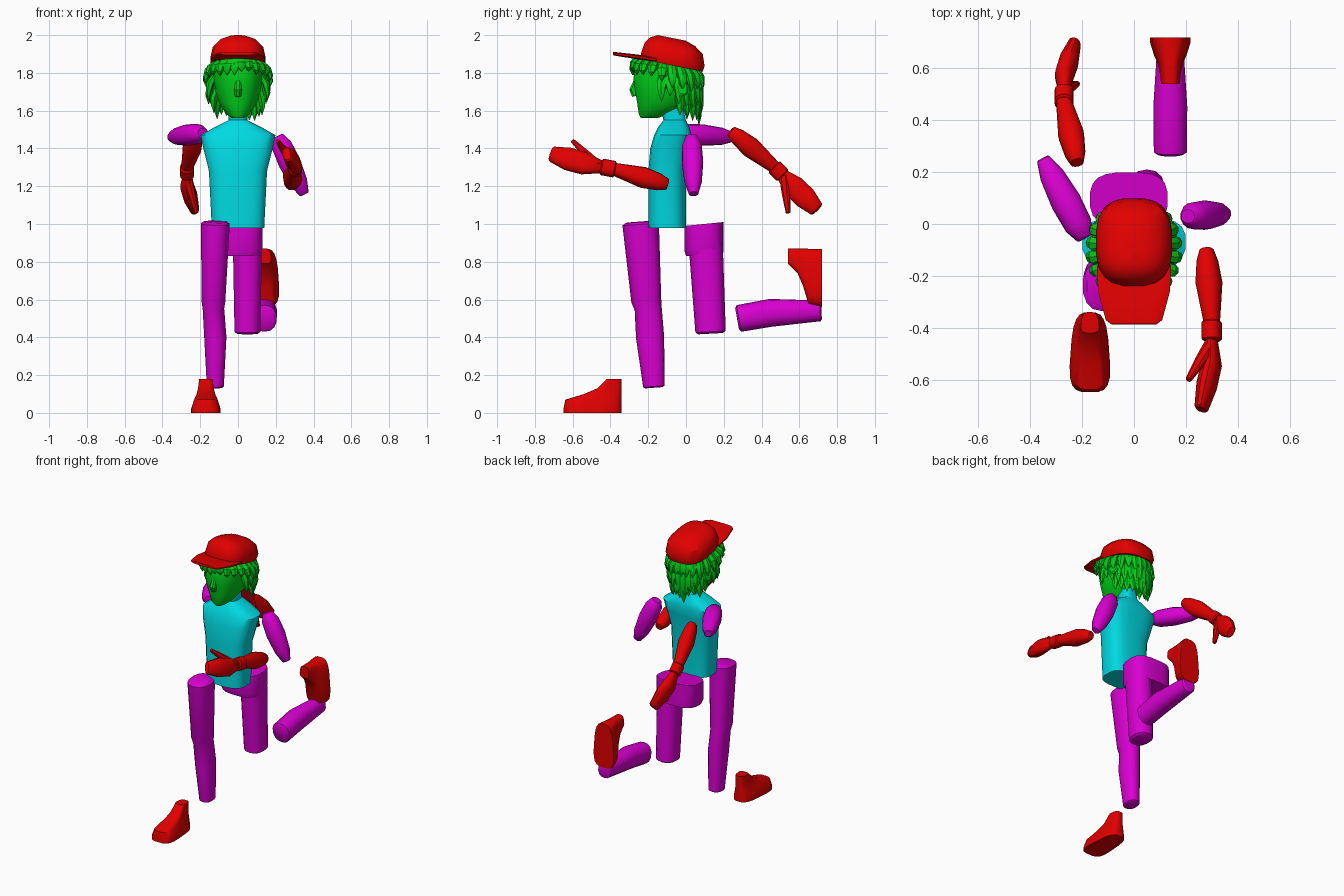
import bpy, bmesh, random
from math import sin, cos, pi, copysign, radians
from mathutils import Vector

random.seed(4)
default_cube = bpy.data.objects.get("Cube")
if default_cube:
    bpy.data.objects.remove(default_cube, do_unlink=True)


def material(name, red, green, blue):
    mat = bpy.data.materials.new(name)
    mat.use_nodes = True
    mat.diffuse_color = (red, green, blue, 1)
    shader = mat.node_tree.nodes["Principled BSDF"]
    shader.inputs["Base Color"].default_value = mat.diffuse_color
    return mat


RED = material("red", .76, 0, 0)
GREEN = material("green", 0, .62, .01)
CYAN = material("cyan", 0, .7, .76)
MAGENTA = material("magenta", .7, 0, .64)
X, Y, Z = Vector((1, 0, 0)), Vector((0, 1, 0)), Vector((0, 0, 1))


def outline(centre, across, along, sides, square, taper=0):
    """One closed cross-section; a higher square value gives boxier corners."""
    points = []
    for i in range(sides):
        angle = 2 * pi * (i + .5) / sides
        c, s = [copysign(abs(v) ** (2 / square), v) for v in (cos(angle), sin(angle))]
        points.append(centre + across * (c * (1 - taper * s)) + along * s)
    return points


def stack(sections, x=0, slope=0, square=2.6, taper=0):
    """Level or sloping sections: height, front y, back y, half width."""
    rings = []
    for height, front, back, width in sections:
        centre = Vector((x, (front + back) / 2, height))
        along = (Y + Z * slope) * ((back - front) / 2)
        rings.append(outline(centre, X * width, along, 20, square, taper))
    return rings


def limb(points, widths, wide=X, flat=1.0, sides=14, square=2.3):
    """Tube through the points with slightly rounded ends."""
    points = [Vector(p) for p in points]
    last = len(points) - 1
    rings = []
    for i, (point, width) in enumerate(zip(points, widths)):
        tangent = (points[min(i + 1, last)] - points[max(i - 1, 0)]).normalized()
        across = (wide - tangent * wide.dot(tangent)).normalized() * width
        along = tangent.cross(across) * flat
        rim = tangent * (width * .15)
        if i == 0:
            rings.append(outline(point - rim, across * .8, along * .8, sides, square))
        rings.append(outline(point, across, along, sides, square))
        if i == last:
            rings.append(outline(point + rim, across * .8, along * .8, sides, square))
    return rings


def build(name, mat, *shells):
    """Skin every shell of rings into one object with capped ends."""
    bm = bmesh.new()
    for rings in shells:
        loops = [[bm.verts.new(p) for p in ring] for ring in rings]
        for low, high in zip(loops, loops[1:]):
            for i in range(len(low)):
                bm.faces.new((low[i - 1], low[i], high[i], high[i - 1]))
        bm.faces.new(loops[0])
        bm.faces.new(loops[-1])
    bmesh.ops.recalc_face_normals(bm, faces=bm.faces)
    mesh = bpy.data.meshes.new(name)
    bm.to_mesh(mesh)
    bm.free()
    mesh.materials.append(mat)
    obj = bpy.data.objects.new(name, mesh)
    bpy.context.collection.objects.link(obj)
    bpy.ops.object.select_all(action="DESELECT")
    obj.select_set(True)
    bpy.context.view_layer.objects.active = obj
    bpy.ops.object.shade_smooth_by_angle(angle=radians(35))


# Torso with sloping shoulders and neck
build("torso", CYAN, stack([
    (.98, -.2, 0, .14), (1.28, -.2, 0, .155), (1.4, -.19, .02, .185), (1.47, -.17, .03, .2),
    (1.51, -.15, .02, .13), (1.55, -.12, 0, .05), (1.64, -.14, -.02, .05)], square=3))

# Pelvis and legs
build("pelvis", MAGENTA, stack([(.84, 0, .2, .14), (.87, -.01, .2, .15), (1, -.01, .2, .15)],
                               x=-.02, slope=.1, square=3))
build("left_thigh", MAGENTA, limb([(.05, .1, .97), (.05, .13, .43)], (.08, .07), flat=1.15))
build("left_shin", MAGENTA, limb([(.14, .28, .5), (.14, .45, .53), (.14, .71, .54)],
                                 (.065, .067, .05), flat=1.1))
build("right_leg", MAGENTA, limb(
    [(-.12, -.24, 1), (-.13, -.21, .59), (-.13, -.2, .55), (-.12, -.19, .4), (-.12, -.17, .14)],
    (.078, .064, .058, .06, .046), flat=1.24))

# Shoes: one shape, planted on the right and kicked back on the left
HEEL = -.34
shoe = stack([(height, HEEL - length, HEEL, width) for height, length, width in (
    (0, .31, .075), (.02, .31, .075), (.07, .3, .06), (.1, .2, .047), (.13, .13, .04),
    (.18, .08, .034))], square=3.4, taper=.15)
build("right_shoe", RED, [[p - X * .17 for p in ring] for ring in shoe])
build("left_shoe", RED,
      [[Vector((p.x + .14, .72 - p.z, p.y + 1.21)) for p in ring] for ring in shoe])


def upper_arm(name, shoulder, elbow):
    shoulder, elbow = Vector(shoulder), Vector(elbow)
    points = [shoulder.lerp(elbow, t) for t in (0, .15, .45, .8, 1)]
    build(name, MAGENTA, limb(points, (.035, .055, .06, .048, .027), flat=.95))


def forearm(name, elbow, wrist, palm, tip, thumb_tip, wide):
    """Forearm, wrist cuff, flat hand and thumb."""
    elbow, wrist, palm, tip, thumb_tip = map(Vector, (elbow, wrist, palm, tip, thumb_tip))
    cuff_end, thumb_root = wrist.lerp(palm, .4), wrist.lerp(palm, .5)
    arm = limb([elbow, elbow.lerp(wrist, .15), elbow.lerp(wrist, .45), wrist],
               (.03, .045, .056, .034), wide, .9)
    cuff = limb([wrist, cuff_end], (.044, .044), wide, .85)
    hand = limb([cuff_end, palm, palm.lerp(tip, .5), tip], (.034, .06, .062, .042), wide, .6)
    thumb = limb([thumb_root, thumb_root.lerp(thumb_tip, .5), thumb_tip],
                 (.027, .022, .012), wide, sides=8)
    build(name, RED, arm, cuff, hand, thumb)


# Arms: the right swings back, the left swings forward
upper_arm("right_upper_arm", (-.19, -.05, 1.48), (-.35, .25, 1.46))
upper_arm("left_upper_arm", (.21, .03, 1.46), (.35, .04, 1.16))
forearm("right_forearm", (-.22, .24, 1.49), (-.27, .47, 1.3), (-.27, .57, 1.2),
        (-.23, .69, 1.08), (-.22, .54, 1.06), Y + Z)
forearm("left_forearm", (.28, -.1, 1.21), (.3, -.38, 1.29), (.3, -.54, 1.32),
        (.26, -.71, 1.37), (.21, -.6, 1.44), Z - X * .3)

# Head with nose and ears
head = stack([
    (1.56, -.24, -.15, .03), (1.58, -.25, -.1, .06), (1.64, -.26, .02, .1),
    (1.7, -.27, .05, .12), (1.77, -.28, .07, .13), (1.85, -.27, .08, .13),
    (1.91, -.22, .05, .11)], square=2.3)
nose = limb([(0, -.26, 1.77), (0, -.28, 1.71), (0, -.27, 1.68)], (.012, .022, .018), sides=8)
ears = [limb([(side * .11, -.03, 1.71), (side * .15, -.02, 1.72)], (.025, .045), Z, .7)
        for side in (-1, 1)]
build("head", GREEN, head, nose, *ears)


def hair_layer(count, spread_angle, top, length, lift):
    """Pointed locks fanned around the head, centred on the back."""
    locks = []
    for i in range(count):
        angle = pi + radians(spread_angle) * ((i + .5) / count - .5)
        out = Vector((sin(angle), -cos(angle), 0))
        back = (1 + out.y) / 2
        root = Vector((out.x * .12, out.y * .165 - .1, top - back * .06))
        drop = Z * (length * random.uniform(.8, 1.2) * (.75 + back / 2))
        reach = out * (lift * (.3 + .7 * abs(out.x)))
        points = [root, root + reach * .75 - drop * .35, root + reach - drop * .7,
                  root + reach * .9 - drop]
        locks.append(limb(points, (.02, .027, .019, .002), out.cross(Z), .7, sides=6))
    return locks


# Hair hanging in layers from under the cap
build("hair", GREEN, *hair_layer(24, 360, 1.875, .1, .055),
      *hair_layer(16, 210, 1.82, .13, .04), *hair_layer(11, 150, 1.755, .125, .02))

# Cap crown and peak
build("cap_crown", RED, stack([
    (1.84, -.24, .09, .14), (1.87, -.24, .1, .148), (1.93, -.22, .09, .135),
    (1.965, -.19, .05, .1), (1.985, -.15, 0, .05)], slope=-.2, square=2.8))
build("cap_peak", RED, limb([(0, -.16, 1.87), (0, -.26, 1.885), (0, -.37, 1.9)],
                            (.145, .14, .11), flat=.09, sides=16, square=3.5))
